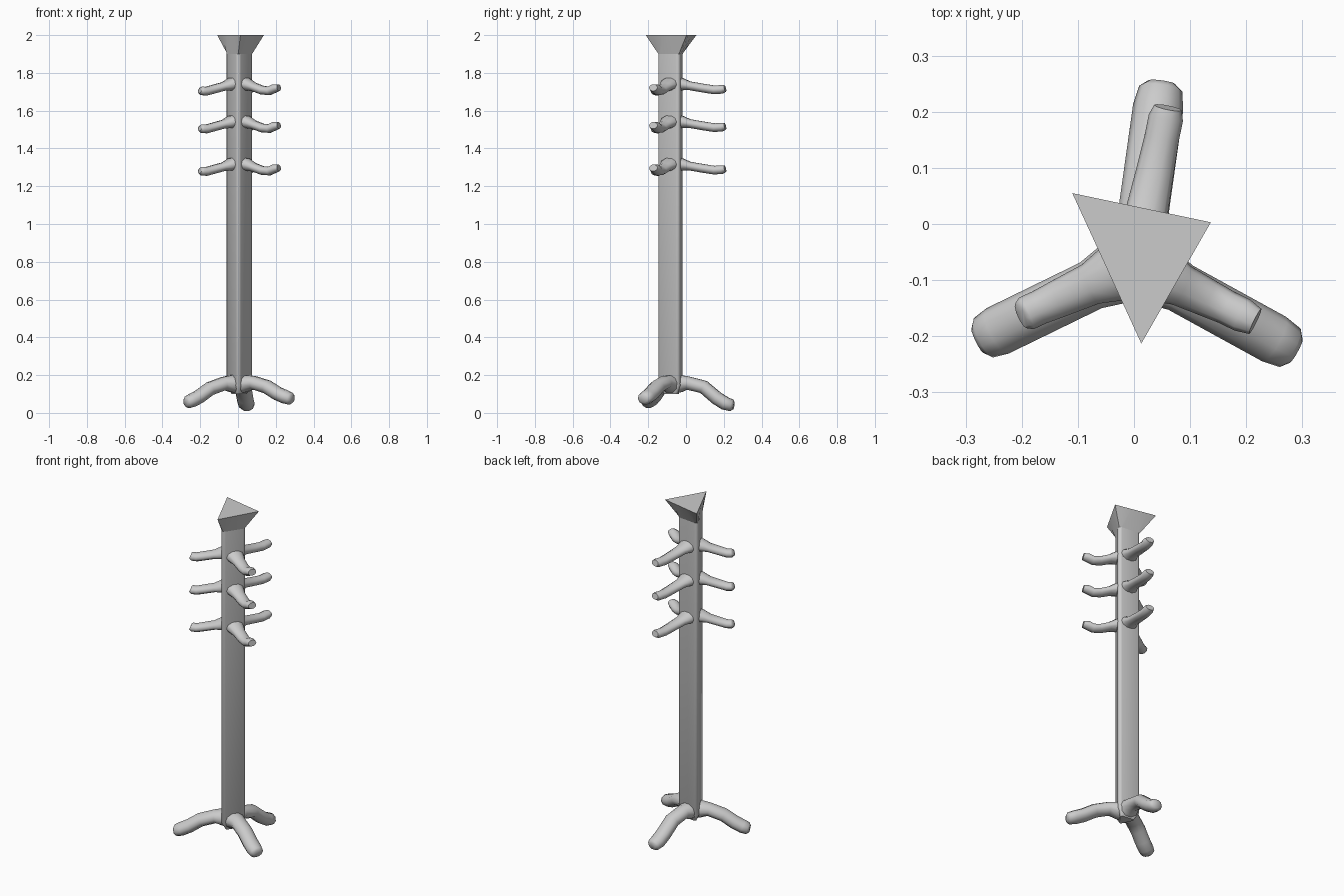
import bpy, bmesh, math
from mathutils import Vector

if "Cube" in bpy.data.objects:
    bpy.data.objects.remove(bpy.data.objects["Cube"])

CENTER = Vector((0.004, -0.07, 0))


def loft(name, rings, angle=40):
    """Skin a list of equal-sized vertex rings and cap both ends."""
    bm = bmesh.new()
    rows = [[bm.verts.new(p) for p in ring] for ring in rings]
    n = len(rows[0])
    for a, b in zip(rows, rows[1:]):
        for i in range(n):
            j = (i + 1) % n
            bm.faces.new((a[i], a[j], b[j], b[i]))
    bm.faces.new(rows[0])
    bm.faces.new(rows[-1])
    bmesh.ops.recalc_face_normals(bm, faces=bm.faces)
    mesh = bpy.data.meshes.new(name)
    bm.to_mesh(mesh)
    bm.free()
    ob = bpy.data.objects.new(name, mesh)
    bpy.context.collection.objects.link(ob)
    bpy.ops.object.select_all(action='DESELECT')
    ob.select_set(True)
    bpy.context.view_layer.objects.active = ob
    bpy.ops.object.shade_smooth_by_angle(angle=math.radians(angle))
    return ob


def polar(r, degrees):
    t = math.radians(degrees)
    return Vector((r * math.cos(t), r * math.sin(t), 0))


def limb(name, degrees, stations, base_z=0.0, sides=10):
    """Curved branch leaving the pole; stations = (distance, z, half width, half height)."""
    out, side, up = polar(1, degrees), polar(1, degrees + 90), Vector((0, 0, 1))
    rings = []
    for k, (r, z, w, h) in enumerate(stations):
        p, q = stations[max(k - 1, 0)], stations[min(k + 1, len(stations) - 1)]
        tangent = (out * (q[0] - p[0]) + up * (q[1] - p[1])).normalized()
        normal = tangent.cross(side)
        mid = CENTER + out * r + up * (z + base_z)
        rings.append([mid + side * (w * math.cos(t)) + normal * (h * math.sin(t))
                      for t in (2 * math.pi * i / sides for i in range(sides))])
    return loft(name, rings, 60)


# Pole: rounded-triangle shaft, tapering away between the feet
def section(z, scale=1.0):
    return [CENTER + (polar(0.06, c) + polar(0.016, c + d)) * scale + Vector((0, 0, z))
            for c in (25, 143, 268) for d in (-60, -30, 0, 30, 60)]


loft("pole", [section(0.10, 0.6), section(0.145), section(1.9)])

# Finial: shaft flaring into a flat triangle
corners = [Vector((0.137, 0.003, 2)), Vector((-0.11, 0.055, 2)), Vector((0.013, -0.213, 2))]
triangle = [corners[k].lerp(corners[(k + (1 if s > 0 else -1)) % 3], abs(s) * 0.2)
            for k in range(3) for s in (-2, -1, 0, 1, 2)]
loft("triangular_finial", [section(1.9), triangle], 45)

# Feet: three drooping legs with rounded ends
legs = {
    "left": (206, [(0.09, 0.155), (0.17, 0.128), (0.23, 0.088), (0.275, 0.066)], 0.315),
    "right": (-28.8, [(0.09, 0.16), (0.17, 0.138), (0.235, 0.102), (0.28, 0.085)], 0.325),
    "back": (82, [(0.08, 0.158), (0.165, 0.137), (0.235, 0.078), (0.28, 0.05)], 0.326),
}
for side, (deg, path, end) in legs.items():
    z = path[-1][1]
    stations = [(0.0, 0.15, 0.062, 0.05), (0.045, 0.155, 0.056, 0.047)]
    stations += [(r, h, 0.045, 0.037) for r, h in path]
    stations += [(end - 0.012, z - 0.01, 0.039, 0.033), (end, z - 0.012, 0.024, 0.02)]
    limb(side + "_foot", deg, stations)

# Hooks: three tiers of three pegs
hooks = {
    "left": (204.5, [(0.09, -0.012), (0.15, -0.027), (0.19, -0.037), (0.215, -0.035)], 0.225),
    "right": (-26, [(0.09, -0.015), (0.14, -0.032), (0.18, -0.035), (0.21, -0.022)], 0.236),
    "back": (78.5, [(0.09, -0.008), (0.16, -0.02), (0.225, -0.03), (0.265, -0.027)], 0.283),
}
for tier, z in enumerate((1.315, 1.54, 1.74), 1):
    for side, (deg, path, end) in hooks.items():
        stations = [(0.0, 0.0, 0.062, 0.042), (0.05, 0.0, 0.05, 0.034)]
        stations += [(r, h, w, 0.024) for (r, h), w in zip(path, (0.038, 0.034, 0.031, 0.031))]
        stations += [(end, path[-1][1] + 0.004, 0.025, 0.018)]
        limb(f"{side}_hook_{tier}", deg, stations, z)
